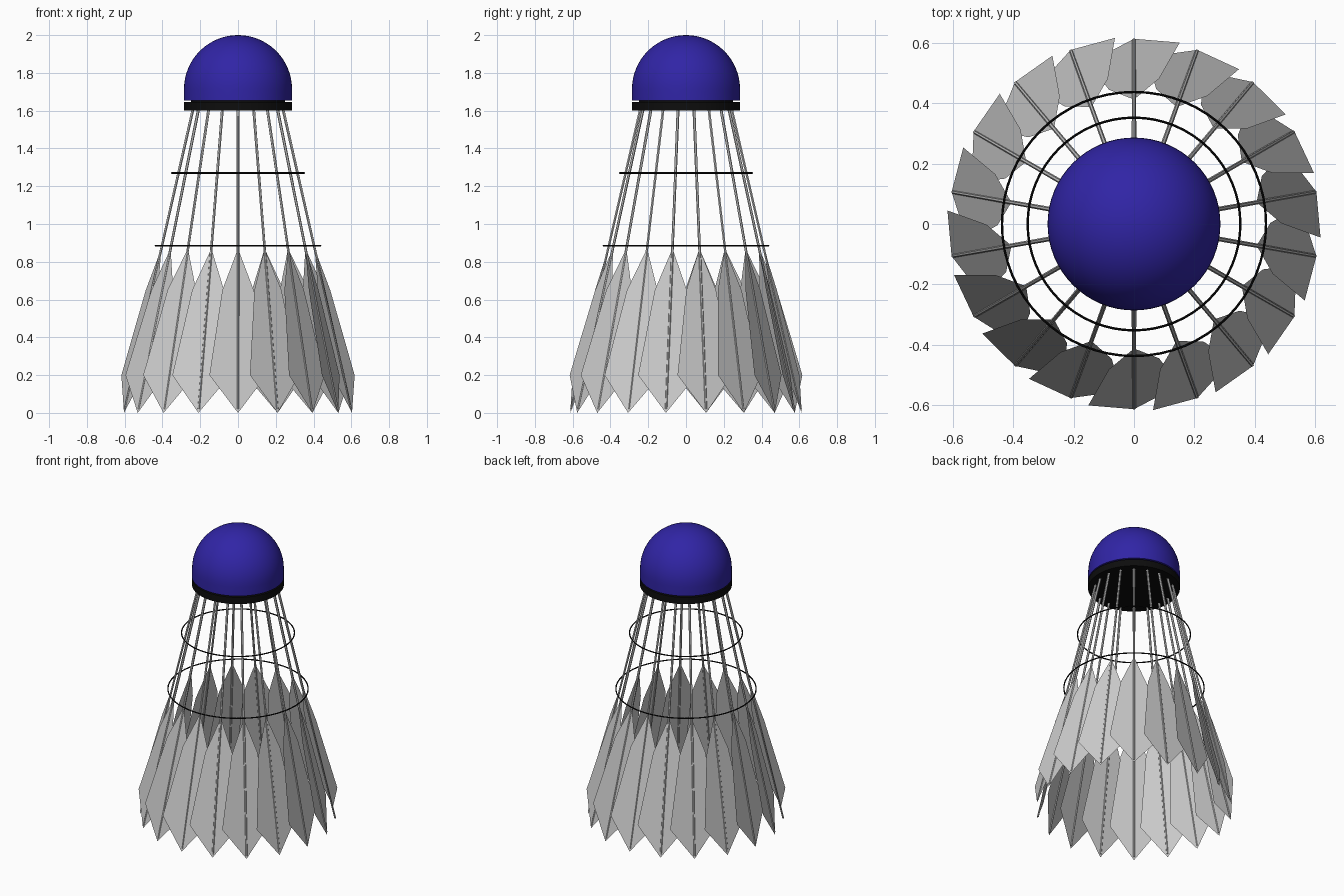
import bpy, bmesh
from math import sin, cos, pi, radians
from mathutils import Vector

if "Cube" in bpy.data.objects:
    bpy.data.objects.remove(bpy.data.objects["Cube"])

COUNT = 18
TWIST = radians(12.5)


def material(name, colour):
    m = bpy.data.materials.new(name)
    m.diffuse_color = colour
    m.use_nodes = True
    m.node_tree.nodes["Principled BSDF"].inputs["Base Color"].default_value = m.diffuse_color
    return m


BLUE = material("blue", (0.03, 0.018, 0.38, 1))
BLACK = material("black", (0.004, 0.004, 0.004, 1))


def finish(name, bm, mat=None, smooth=None):
    bmesh.ops.recalc_face_normals(bm, faces=bm.faces)
    mesh = bpy.data.meshes.new(name)
    bm.to_mesh(mesh)
    bm.free()
    ob = bpy.data.objects.new(name, mesh)
    bpy.context.collection.objects.link(ob)
    if mat:
        mesh.materials.append(mat)
    if smooth:
        bpy.ops.object.select_all(action='DESELECT')
        ob.select_set(True)
        bpy.context.view_layer.objects.active = ob
        bpy.ops.object.shade_smooth_by_angle(angle=radians(smooth))
    return ob


def lathe(name, profile, mat, steps=64):
    bm = bmesh.new()
    vs = [bm.verts.new((r, 0, z)) for r, z in profile]
    es = [bm.edges.new(p) for p in zip(vs, vs[1:])]
    bmesh.ops.spin(bm, geom=vs + es, axis=(0, 0, 1), cent=(0, 0, 0),
                   angle=2 * pi, steps=steps, use_duplicate=False)
    bmesh.ops.remove_doubles(bm, verts=bm.verts, dist=1e-5)
    return finish(name, bm, mat, 35)


# Cork head: short cylinder topped by a hemisphere
dome = [(0.286 * cos(a), 1.714 + 0.286 * sin(a))
        for a in (i * pi / 32 for i in range(16))]
lathe("cork_head", [(0, 1.655), (0.286, 1.655)] + dome + [(0, 2.0)], BLUE)

# Black band, with a recessed neck under the head
lathe("base_band", [(0, 1.60), (0.286, 1.60), (0.286, 1.646), (0.25, 1.646),
                    (0.25, 1.656), (0, 1.656)], BLACK)

# Two thread rings
for name, r, z in (("upper_thread", 0.352, 1.27), ("lower_thread", 0.437, 0.885)):
    bpy.ops.mesh.primitive_torus_add(major_radius=r, minor_radius=0.004,
                                     major_segments=64, minor_segments=8,
                                     location=(0, 0, z))
    ring = bpy.context.object
    ring.name = name
    ring.data.materials.append(BLACK)
    bpy.ops.object.shade_smooth_by_angle()


def axis_radius(z):
    return 0.613 - 0.231 * z


# Feather outline: (height, half width)
OUTLINE = [(0.87, 0), (0.65, 0.085), (0.2, 0.155), (0.0, 0)]

feathers, stems = bmesh.new(), bmesh.new()
for i in range(COUNT):
    a = pi / 2 + i * 2 * pi / COUNT
    out = Vector((cos(a), sin(a), 0))
    side = Vector((sin(a), -cos(a), 0))
    across = side * cos(TWIST) + out * sin(TWIST)

    def spine(z):
        return out * axis_radius(z) + Vector((0, 0, z))

    # Flat feather vane, twisted so it overlaps its neighbour
    pts = [spine(z) + across * w for z, w in OUTLINE]
    pts += [spine(z) - across * w for z, w in OUTLINE[2:0:-1]]
    v = [feathers.verts.new(p) for p in pts]
    feathers.faces.new(v[:4])
    feathers.faces.new([v[3], v[4], v[5], v[0]])

    # Slim quill along the feather axis
    loops = [[stems.verts.new(spine(z) + r * (cos(t) * side + sin(t) * out))
              for t in (k * pi / 3 for k in range(6))]
             for z, r in ((1.62, 0.008), (0.02, 0.006))]
    for k in range(6):
        n = (k + 1) % 6
        stems.faces.new((loops[0][k], loops[0][n], loops[1][n], loops[1][k]))
    for loop in loops:
        stems.faces.new(loop)

finish("feather_vanes", feathers)
finish("feather_quills", stems)
